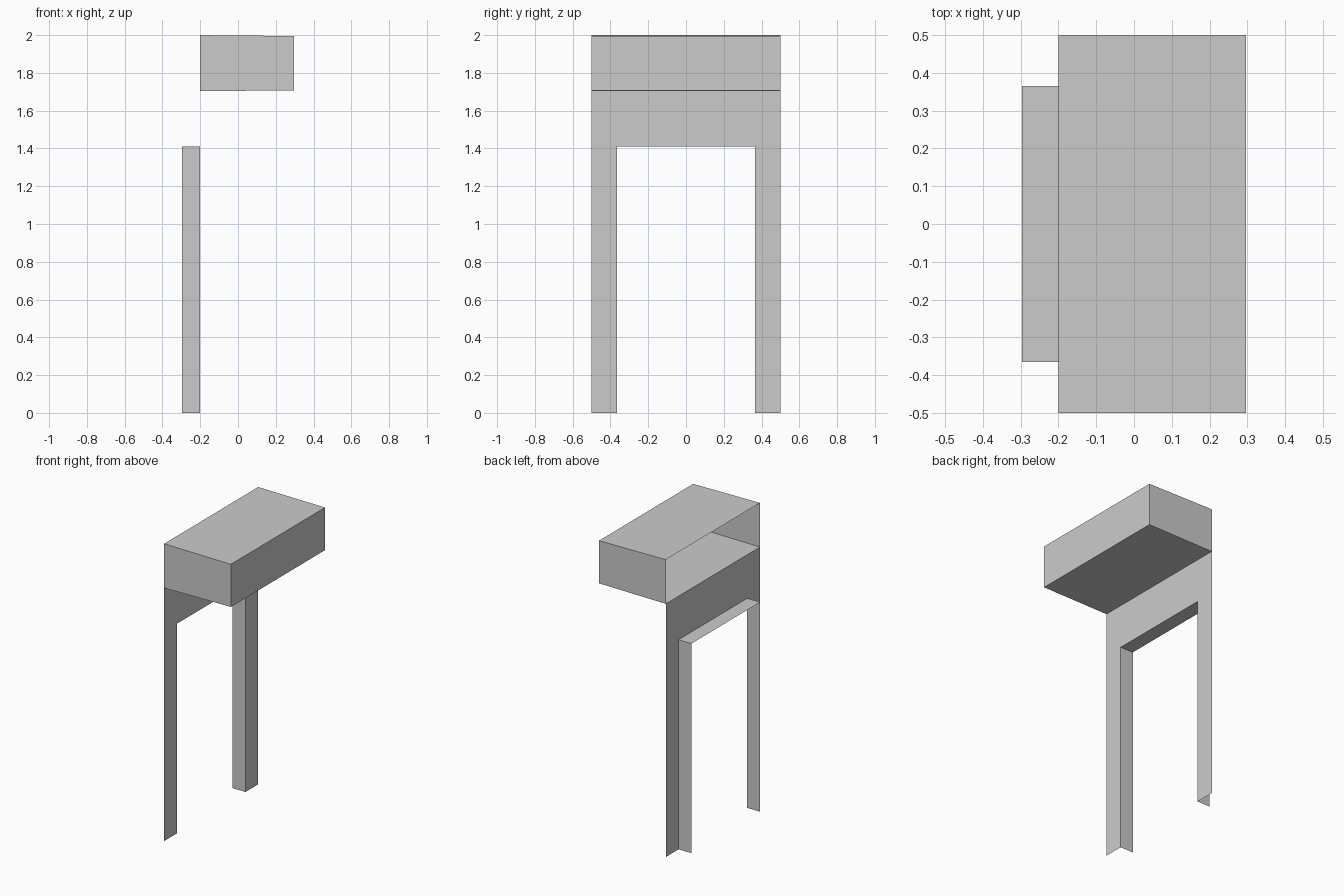
import bpy

cube = bpy.data.objects.get("Cube")
if cube:
    bpy.data.objects.remove(cube, do_unlink=True)

GREY = (0.6, 0.6, 0.6, 1)
mat = bpy.data.materials.new("plain grey")
mat.use_nodes = True
mat.diffuse_color = GREY
mat.node_tree.nodes["Principled BSDF"].inputs["Base Color"].default_value = GREY

BACK, WALL, FRONT = -0.297, -0.2, 0.297     # depths along x
HALF, JAMB = 0.5, 0.365                     # half widths along y
LINTEL, SOFFIT, TOP = 1.41, 1.703, 2.0      # heights
DROP = 0.005                                # slight taper of the canopy


def sheet(name, verts, faces):
    mesh = bpy.data.meshes.new(name)
    mesh.from_pydata(verts, [], faces)
    mesh.materials.append(mat)
    obj = bpy.data.objects.new(name, mesh)
    bpy.context.collection.objects.link(obj)
    return obj


def sweep(name, start, end, closed=False):
    """Join two matching outlines with a strip of quads."""
    n = len(start)
    spans = n if closed else n - 1
    faces = [(i, (i + 1) % n, n + (i + 1) % n, n + i) for i in range(spans)]
    return sheet(name, start + end, faces)


# Thin wall with a doorway cut up from the floor
opening = [(-JAMB, 0), (-JAMB, LINTEL), (JAMB, LINTEL), (JAMB, 0)]
outline = opening + [(HALF, 0), (HALF, SOFFIT), (-HALF, SOFFIT), (-HALF, 0)]
sheet("doorway_wall", [(WALL, y, z) for y, z in reversed(outline)],
      [range(len(outline))])

# Jambs and lintel lining running back from the opening
sweep("doorway_lining", [(WALL, y, z) for y, z in opening],
      [(BACK, y, z) for y, z in opening])

# Canopy: box open at the back, closed at the front
def canopy_ring(x, inset):
    low, high = SOFFIT + inset, TOP - inset
    return [(x, -HALF, low), (x, HALF, low), (x, HALF, high), (x, -HALF, high)]

sweep("canopy_shell", canopy_ring(WALL, 0), canopy_ring(FRONT, DROP), closed=True)
sheet("canopy_front", canopy_ring(FRONT, DROP), [(0, 1, 2, 3)])
